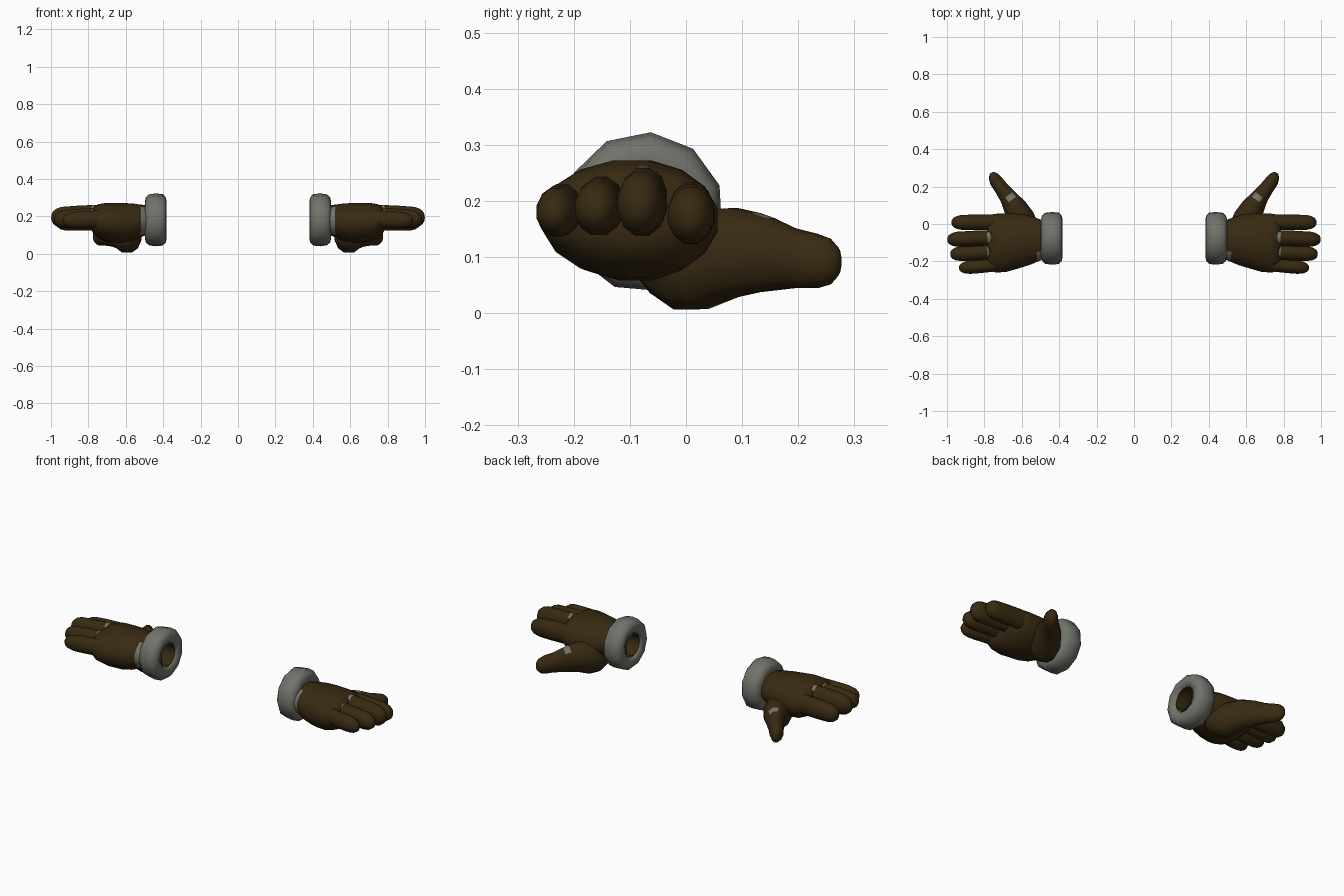
import bpy, bmesh, math
from mathutils import Vector

if "Cube" in bpy.data.objects:
    bpy.data.objects.remove(bpy.data.objects["Cube"])


def material(name, colour):
    m = bpy.data.materials.new(name)
    m.diffuse_color = (*colour, 1)
    m.use_nodes = True
    m.node_tree.nodes["Principled BSDF"].inputs["Base Color"].default_value = m.diffuse_color
    return m


BROWN = material("dark brown leather", (0.040, 0.023, 0.006))
GREY = material("grey fleece", (0.17, 0.17, 0.15))


def finish(name, bm, mats, angle=50):
    """Turn the bmesh into a smooth object mirrored to the other hand."""
    bmesh.ops.recalc_face_normals(bm, faces=bm.faces)
    mesh = bpy.data.meshes.new(name)
    bm.to_mesh(mesh)
    bm.free()
    ob = bpy.data.objects.new(name, mesh)
    bpy.context.collection.objects.link(ob)
    for m in mats:
        mesh.materials.append(m)
    bpy.ops.object.select_all(action='DESELECT')
    ob.select_set(True)
    bpy.context.view_layer.objects.active = ob
    bpy.ops.object.shade_smooth_by_angle(angle=math.radians(angle))
    ob.modifiers.new("other_hand", 'MIRROR').use_mirror_merge = False
    return ob


def loft(name, rings, sides=12, open_start=False, trim=None):
    """Rings are (x, y, z, half width, half height), set across the path.
    trim(centre, normal) picks the faces that show the grey trim."""
    bm = bmesh.new()
    loops = []
    for i, (x, y, z, w, h) in enumerate(rings):
        a, b = rings[max(i - 1, 0)], rings[min(i + 1, len(rings) - 1)]
        d = Vector((b[0] - a[0], b[1] - a[1], 0)).normalized()
        side = Vector((-d.y, d.x, 0))
        loop = []
        for k in range(sides):
            t = math.tau * (k + 0.5) / sides
            p = Vector((x, y, z)) + side * (w * math.cos(t))
            p.z += h * math.sin(t)
            loop.append(bm.verts.new(p))
        loops.append(loop)
    for a, b in zip(loops, loops[1:]):
        for k in range(sides):
            j = (k + 1) % sides
            bm.faces.new((a[k], a[j], b[j], b[k]))
    if not open_start:
        bm.faces.new(loops[0])
    bm.faces.new(loops[-1])
    bmesh.ops.recalc_face_normals(bm, faces=bm.faces)
    if trim:
        for f in bm.faces:
            f.material_index = int(trim(f.calc_center_median(), f.normal))
    return finish(name, bm, [BROWN, GREY])


# Palm, open at the wrist, with a strip of lining beside the cuff
loft("palm", [
    (0.395, -0.075, 0.180, 0.066, 0.066),
    (0.460, -0.075, 0.180, 0.080, 0.072),
    (0.490, -0.080, 0.180, 0.108, 0.080),
    (0.525, -0.083, 0.175, 0.122, 0.090),
    (0.570, -0.085, 0.168, 0.138, 0.103),
    (0.630, -0.090, 0.165, 0.150, 0.109),
    (0.700, -0.100, 0.168, 0.160, 0.106),
    (0.745, -0.103, 0.174, 0.160, 0.093),
    (0.775, -0.103, 0.178, 0.145, 0.070),
    (0.785, -0.103, 0.178, 0.110, 0.045),
], sides=16, open_start=True,
    trim=lambda c, n: 0.49 < c.x < 0.525 and n.y < -0.3)

# Fingers: base y, tip y, tip x, height, half width, half height
FINGERS = {
    "index_finger": (0.010, 0.008, 0.975, 0.182, 0.043, 0.059),
    "middle_finger": (-0.070, -0.084, 0.998, 0.203, 0.043, 0.066),
    "ring_finger": (-0.145, -0.162, 0.982, 0.195, 0.042, 0.056),
    "little_finger": (-0.214, -0.236, 0.935, 0.188, 0.038, 0.050),
}
for name, (y0, y1, tip, z, w, h) in FINGERS.items():
    rings = []
    for x, s in ((0.69, 0.90), (0.768, 0.98), (0.784, 0.98), (0.85, 1.0),
                 (tip - 0.055, 0.97), (tip - 0.028, 0.84),
                 (tip - 0.009, 0.58), (tip, 0.25)):
        f = (x - 0.69) / (tip - 0.69)
        rings.append((x, y0 + (y1 - y0) * f, z - 0.010 * f, w * s,
                      h * s * (1 - 0.12 * f)))
    banded = name in ("middle_finger", "ring_finger")
    loft(name, rings, trim=(lambda c, n: 0.77 < c.x < 0.782 and n.z > 0.6)
         if banded else None)

# Thumb with its heel on the palm and a small band on the back
loft("thumb", [
    (0.555, -0.095, 0.115, 0.025, 0.040),
    (0.565, -0.060, 0.100, 0.055, 0.066),
    (0.583, -0.015, 0.092, 0.074, 0.088),
    (0.604, 0.030, 0.095, 0.076, 0.091),
    (0.634, 0.085, 0.108, 0.066, 0.082),
    (0.660, 0.125, 0.108, 0.054, 0.073),
    (0.677, 0.150, 0.105, 0.047, 0.067),
    (0.708, 0.190, 0.098, 0.040, 0.055),
    (0.738, 0.230, 0.093, 0.037, 0.050),
    (0.751, 0.255, 0.092, 0.029, 0.042),
    (0.758, 0.270, 0.092, 0.017, 0.026),
    (0.760, 0.275, 0.092, 0.007, 0.012),
], trim=lambda c, n: 0.126 < c.y < 0.152 and n.z > 0.55)

# Padded cuff: a rounded cross-section turned about the wrist
SECTION = [(0.381, 0.098), (0.386, 0.122), (0.402, 0.139), (0.440, 0.143),
           (0.475, 0.138), (0.492, 0.123), (0.498, 0.100), (0.490, 0.074),
           (0.440, 0.064), (0.394, 0.070)]
SIDES = 11
bm = bmesh.new()
turned = []
for k in range(SIDES):
    t = math.tau * k / SIDES + math.radians(85)
    turned.append([bm.verts.new((x, -0.075 + r * math.cos(t),
                                 0.18 + r * math.sin(t)))
                   for x, r in SECTION])
for k in range(SIDES):
    a, b = turned[k], turned[(k + 1) % SIDES]
    for i in range(len(SECTION)):
        j = (i + 1) % len(SECTION)
        bm.faces.new((a[i], a[j], b[j], b[i]))
finish("cuff", bm, [GREY], 60)

# Brown lining inside the cuff opening
loft("cuff_lining", [
    (0.392, -0.075, 0.18, 0.061, 0.061),
    (0.470, -0.075, 0.18, 0.060, 0.060),
    (0.520, -0.075, 0.18, 0.062, 0.055),
], open_start=True)
